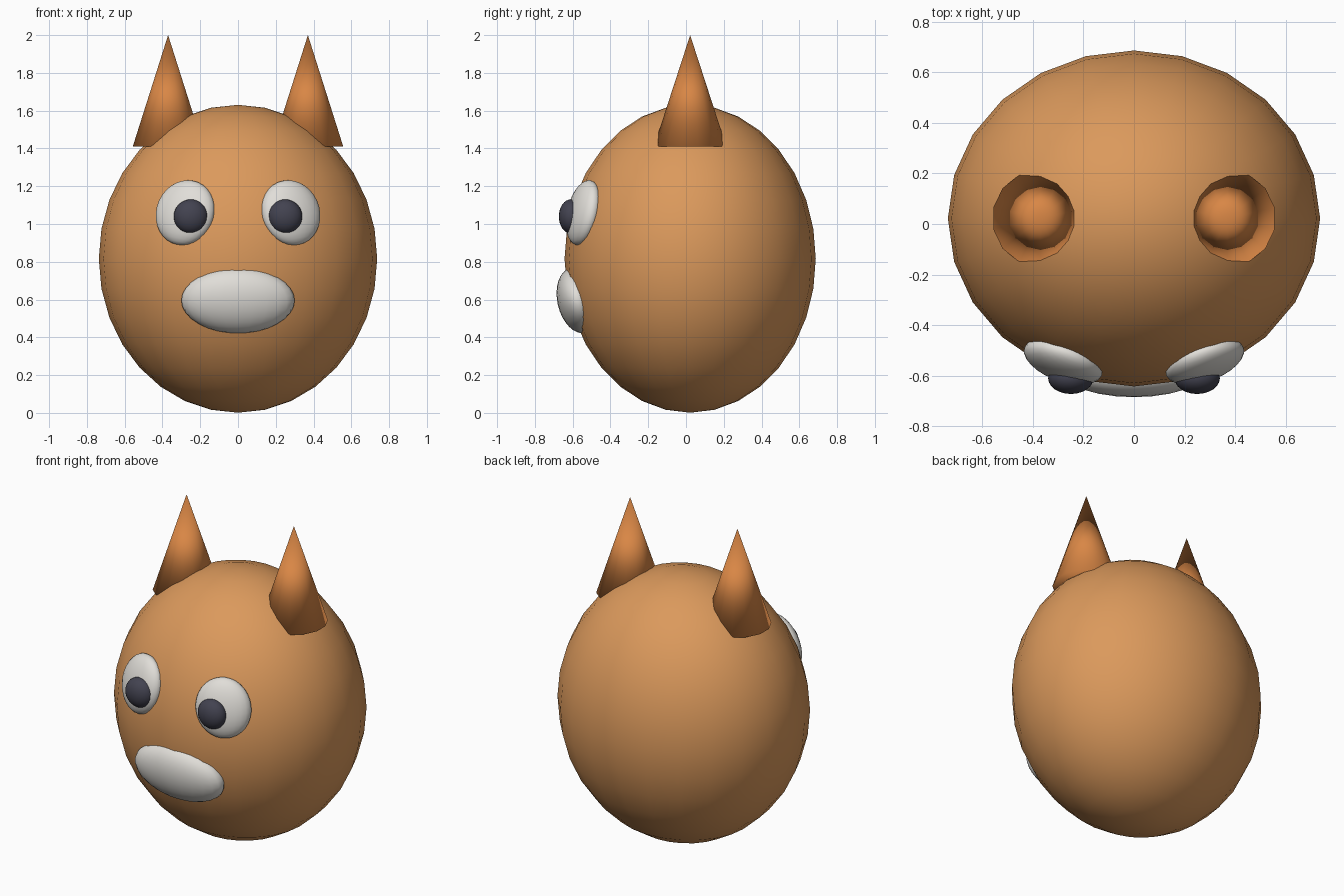
import bpy
import math
from mathutils import Matrix, Vector

if "Cube" in bpy.data.objects:
    bpy.data.objects.remove(bpy.data.objects["Cube"])


def material(name, rgb):
    m = bpy.data.materials.new(name)
    m.diffuse_color = (*rgb, 1)
    m.use_nodes = True
    m.node_tree.nodes["Principled BSDF"].inputs["Base Color"].default_value = m.diffuse_color
    return m


tan = material("tan fur", (0.71, 0.32, 0.107))
orange = material("orange ear", (0.69, 0.24, 0.06))
white = material("off white", (0.75, 0.73, 0.69))
dark = material("dark pupil", (0.055, 0.055, 0.08))


def finish(name, mat):
    ob = bpy.context.object
    ob.name = name
    ob.data.materials.append(mat)
    bpy.ops.object.shade_smooth()
    return ob


def ellipsoid(name, mat, loc, radii, yaw=0, pitch=0, roll=0, segs=24, rings=16):
    """Ellipsoid facing -y, rolled about its facing axis, pitched, then yawed."""
    bpy.ops.mesh.primitive_uv_sphere_add(segments=segs, ring_count=rings, radius=1)
    ob = finish(name, mat)
    rot = (Matrix.Rotation(math.radians(yaw), 4, 'Z')
           @ Matrix.Rotation(math.radians(pitch), 4, 'X')
           @ Matrix.Rotation(math.radians(roll), 4, 'Y'))
    ob.data.transform(rot @ Matrix.Diagonal((*radii, 1)))
    ob.location = Vector(loc)
    return ob


# Egg-shaped body
ellipsoid("body", tan, (0, 0.022, 0.816), (0.737, 0.665, 0.815))

# Muzzle patch, tipped downward with the body surface
ellipsoid("mouth", white, (0, -0.573, 0.595), (0.3, 0.108, 0.176), pitch=13)

for side, s in (("right", 1), ("left", -1)):
    # Pointed ear
    bpy.ops.mesh.primitive_cone_add(vertices=14, radius1=0.192, radius2=0,
                                    depth=0.59, location=(s * 0.37, 0.022, 1.705))
    finish(side + "_ear", orange)
    # Eye white following the body surface, with a pupil
    ellipsoid(side + "_eye", white, (s * 0.28, -0.543, 1.06), (0.163, 0.072, 0.176),
              yaw=s * 20, pitch=-13, roll=s * -10)
    ellipsoid(side + "_pupil", dark, (s * 0.25, -0.61, 1.04), (0.09, 0.063, 0.09))
